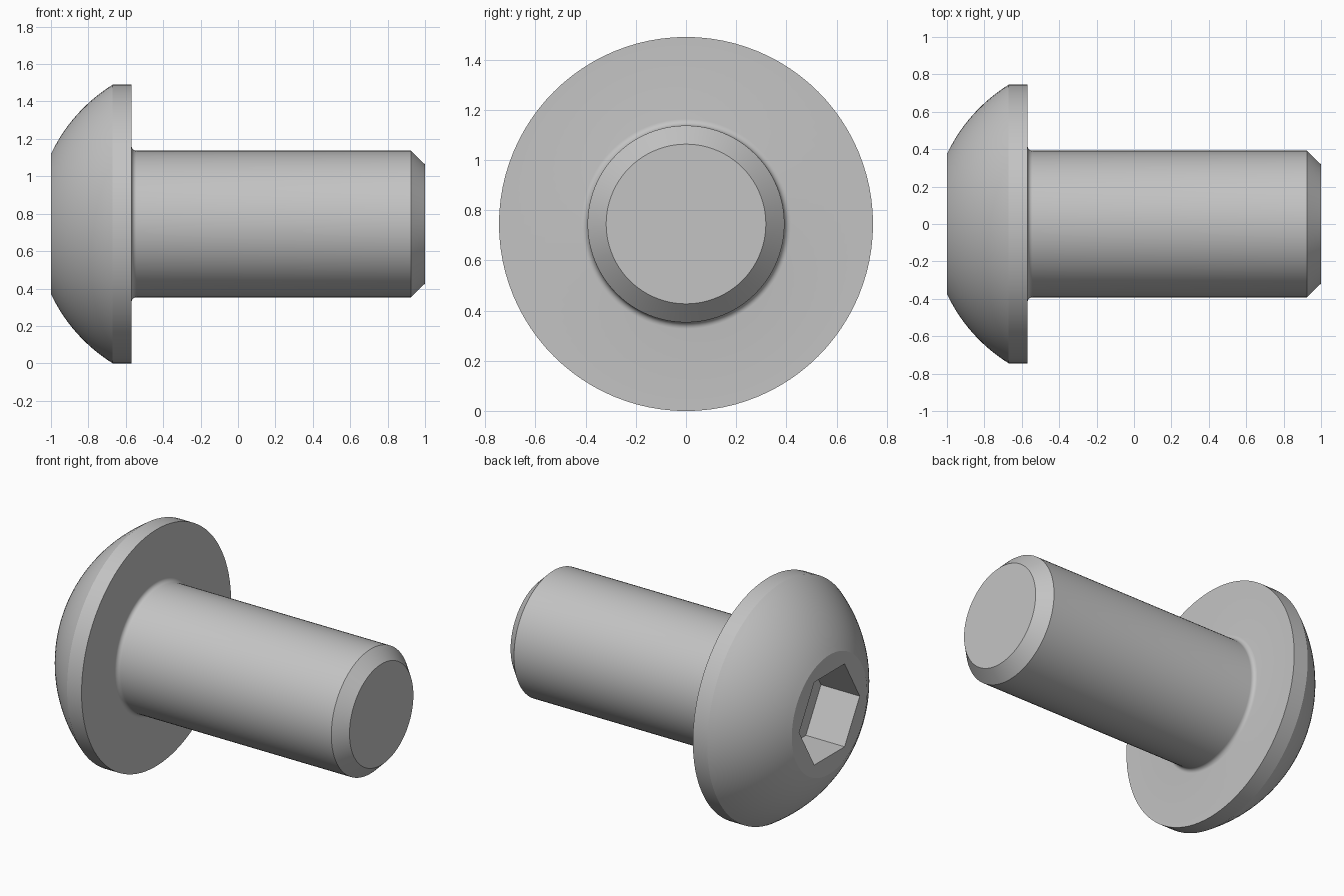
import bpy, bmesh
from math import sin, cos, pi, radians, sqrt

cube = bpy.data.objects.get("Cube")
if cube:
    bpy.data.objects.remove(cube, do_unlink=True)

SEGMENTS = 96
HEAD_R = 0.745
SHANK_R = 0.392
UNDER_HEAD = -0.569
SOCKET_FLOOR = -0.73
APOTHEM = 0.261

steel = bpy.data.materials.new("grey steel")
steel.use_nodes = True
colour = (0.55, 0.55, 0.55, 1)
steel.diffuse_color = colour
steel.node_tree.nodes["Principled BSDF"].inputs["Base Color"].default_value = colour


def round_ring(radius):
    return lambda angle: radius


def hex_ring(angle):
    # distance from the axis to a hexagon with corners on the y axis
    return APOTHEM / cos(angle % (pi / 3) - pi / 6)


def lathe(name, rings, material):
    """Skin rings of (x, radius function) around the x axis and cap both ends."""
    bm = bmesh.new()
    loops = []
    for x, radius in rings:
        loop = []
        for i in range(SEGMENTS):
            a = 2 * pi * i / SEGMENTS
            r = radius(a)
            loop.append(bm.verts.new((x, r * cos(a), HEAD_R + r * sin(a))))
        loops.append(loop)
    for a, b in zip(loops, loops[1:]):
        for i in range(SEGMENTS):
            j = (i + 1) % SEGMENTS
            bm.faces.new((a[i], a[j], b[j], b[i]))
    bm.faces.new(loops[0])
    bm.faces.new(loops[-1])
    bmesh.ops.recalc_face_normals(bm, faces=bm.faces)
    mesh = bpy.data.meshes.new(name)
    bm.to_mesh(mesh)
    bm.free()
    mesh.materials.append(material)
    obj = bpy.data.objects.new(name, mesh)
    bpy.context.collection.objects.link(obj)
    bpy.ops.object.select_all(action="DESELECT")
    obj.select_set(True)
    bpy.context.view_layer.objects.active = obj
    bpy.ops.object.shade_smooth_by_angle(angle=radians(20))
    return obj


# Hexagonal socket, from its floor out to the flat front of the head
rings = [(SOCKET_FLOOR, hex_ring), (-1, hex_ring)]

# Domed head: a slice of a sphere centred on the axis
DOME_R, DOME_X, STEPS = 0.877, -0.207, 14
for i in range(STEPS + 1):
    a = radians(25.3 + (58.15 - 25.3) * i / STEPS)
    rings.append((DOME_X - DOME_R * cos(a), round_ring(DOME_R * sin(a))))

# Straight rim
rings.append((UNDER_HEAD, round_ring(HEAD_R)))

# Small fillet between the head and the shank
FILLET = 0.026
for i in range(7):
    a = pi / 2 * i / 6
    rings.append((UNDER_HEAD + FILLET * (1 - cos(a)),
                  round_ring(SHANK_R + FILLET * (1 - sin(a)))))

# Shank with a chamfered tip
rings += [(0.925, round_ring(SHANK_R)), (1, round_ring(0.318))]

lathe("button_head_screw", rings, steel)
